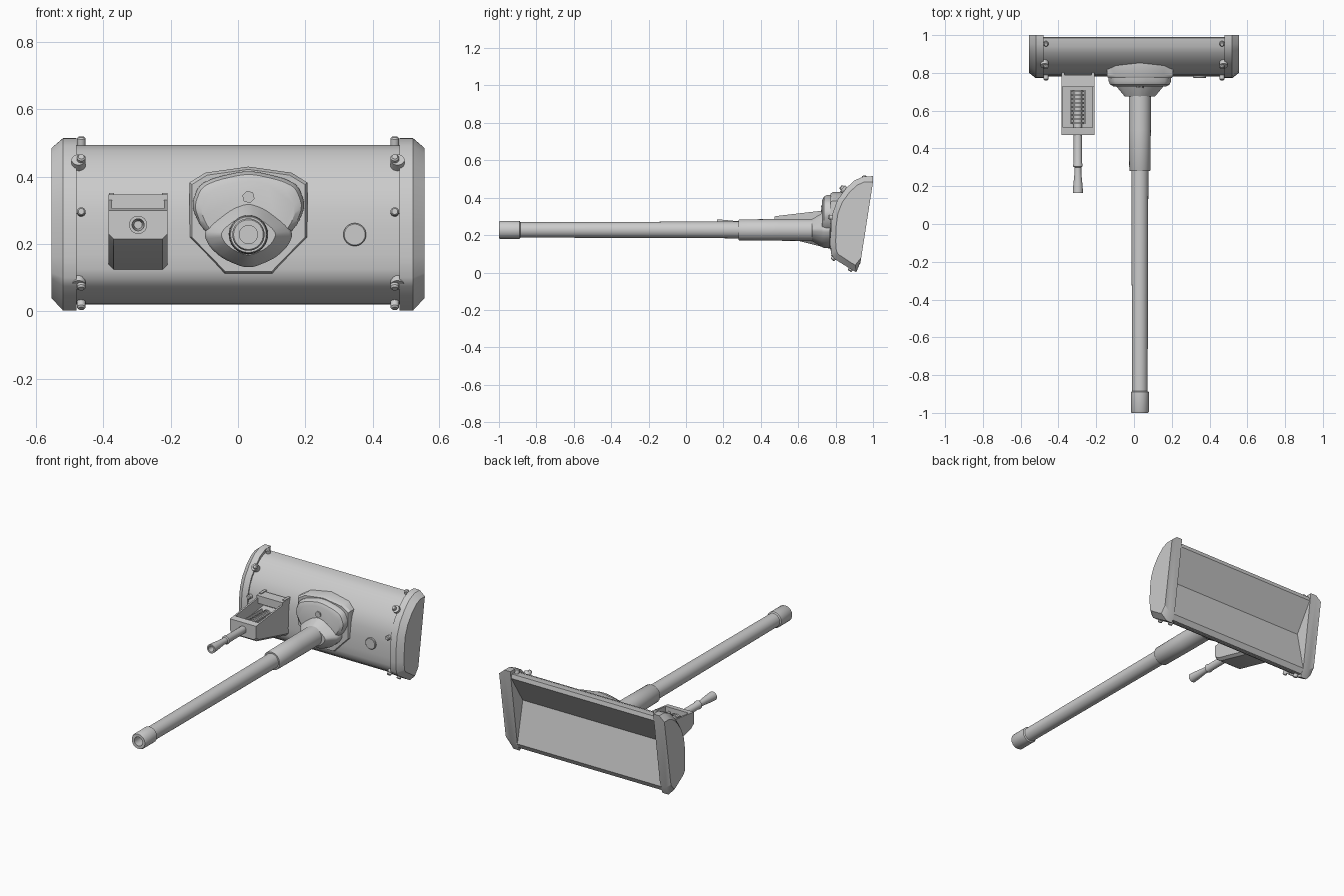
import bpy, bmesh, math
from mathutils import Vector

if "Cube" in bpy.data.objects:
    bpy.data.objects.remove(bpy.data.objects["Cube"])

steel = bpy.data.materials.new("steel_grey")
steel.diffuse_color = (0.6, 0.6, 0.6, 1)
steel.use_nodes = True
steel.node_tree.nodes["Principled BSDF"].inputs["Base Color"].default_value = steel.diffuse_color

GX, GZ = 0.031, 0.228      # main barrel axis
MX, MZ = -0.297, 0.257     # secondary barrel axis


def finish(name, bm):
    bmesh.ops.recalc_face_normals(bm, faces=bm.faces)
    me = bpy.data.meshes.new(name)
    bm.to_mesh(me)
    bm.free()
    me.materials.append(steel)
    ob = bpy.data.objects.new(name, me)
    bpy.context.collection.objects.link(ob)
    return ob


def loft_bm(rings):
    """Skin equal-length rings and cap both ends."""
    bm = bmesh.new()
    rows = [[bm.verts.new(p) for p in r] for r in rings]
    n = len(rows[0])
    for a, b in zip(rows, rows[1:]):
        for i in range(n):
            j = (i + 1) % n
            bm.faces.new((a[i], a[j], b[j], b[i]))
    bm.faces.new(rows[0])
    bm.faces.new(rows[-1])
    return bm


def loft(name, rings):
    return finish(name, loft_bm(rings))


def lathe(name, origin, axis, profile, seg=32):
    """Turn (distance, radius) pairs around an axis."""
    o, w = Vector(origin), Vector(axis).normalized()
    u = w.orthogonal().normalized()
    v = w.cross(u)
    rings = [[o + w * d + (u * math.cos(t) + v * math.sin(t)) * r
              for t in (2 * math.pi * k / seg for k in range(seg))]
             for d, r in profile]
    return loft(name, rings)


def box(name, x0, x1, y0, y1, z0, z1):
    return loft(name, [[(x0, y, z0), (x1, y, z0), (x1, y, z1), (x0, y, z1)]
                       for y in (y0, y1)])


def mirrored(half):
    """Close a right-half outline that starts and ends on dx = 0."""
    return half + [(-x, z) for x, z in reversed(half) if x > 0]


def rounded(pts, times=2):
    """Cut the corners of a closed outline."""
    for _ in range(times):
        out = []
        for (ax, az), (bx, bz) in zip(pts, pts[1:] + pts[:1]):
            out += [(ax * .8 + bx * .2, az * .8 + bz * .2),
                    (ax * .2 + bx * .8, az * .2 + bz * .8)]
        pts = out
    return pts


def stepped(name, outline, levels):
    """Stack scaled copies of an outline along y, about the barrel axis."""
    return loft(name, [[(GX + x * s, y, GZ + (z - GZ) * s) for x, z in outline]
                       for y, s in levels])


# Curved shield with a V-shaped hollow at the back
shell = [(.985, .495), (.94, .492), (.905, .477), (.865, .445), (.825, .395),
         (.803, .355), (.79, .31), (.783, .25), (.781, .17), (.783, .125),
         (.79, .097), (.81, .075), (.85, .047), (.90, .022), (.915, .02),
         (.932, .05), (.88, .297), (.99, .47)]
loft("shield_body", [[(x, y, z) for y, z in shell] for x in (-.485, .485)])

# End cheeks with chamfered outer edges, bolts and bolt seats
cheek = [(1.0, .515), (.95, .514), (.90, .492), (.855, .45), (.81, .388),
         (.785, .32), (.775, .25), (.772, .16), (.776, .10), (.79, .075),
         (.89, .012), (.91, .002), (.933, .055)]
inset = [(1.0, .485), (.955, .485), (.915, .467), (.875, .43), (.835, .375),
         (.812, .315), (.803, .25), (.80, .165), (.804, .115), (.815, .097),
         (.89, .048), (.905, .04), (.937, .08)]
bolts = [(.955, .498, -.2, 1), (.842, .446, -.75, .65), (.782, .295, -1, .1),
         (.795, .083, -.65, -.75), (.885, .026, -.5, -.85)]
for s, side in ((-1, "left"), (1, "right")):
    loft("cheek_" + side, [[(s * x, y, z) for y, z in prof]
                           for x, prof in ((.48, cheek), (.52, cheek), (.555, inset))])
    for i, (y, z, ny, nz) in enumerate(bolts):
        lathe(f"bolt_{side}_{i}", (s * .466, y, z), (0, ny, nz),
              [(-.02, .013), (.016, .013), (.021, .009)], 12)
        if i in (1, 3):
            lathe(f"bolt_seat_{side}_{i}", (s * .474, y, z), (0, ny, nz),
                  [(-.02, .021), (.007, .021)], 16)

# Faceted base plate
plate = mirrored([(0, .43), (.128, .412), (.175, .383), (.175, .22), (.071, .113)])
stepped("mount_plate", plate, [(.86, 1), (.785, 1), (.772, .96)])

# Lobed upper housing and the collar in front of it
lobes = rounded(mirrored([(0, .42), (.10, .398), (.148, .375), (.17, .315),
                          (.145, .255), (.09, .20), (0, .18)]))
stepped("mount_housing", lobes, [(.80, 1), (.755, 1), (.738, .95), (.728, .84)])
collar = rounded(mirrored([(0, .325), (.05, .308), (.115, .258), (.133, .228),
                           (.115, .19), (.075, .155), (0, .125)]))
stepped("barrel_collar", collar, [(.77, 1), (.738, 1), (.725, .94), (.675, .62)])
lathe("hex_plug", (GX, .735, .34), (0, -1, 0), [(0, .019), (.014, .019)], 6)

# Main barrel: sleeve, tube and hollow muzzle ring
lathe("barrel_sleeve", (GX, 0, GZ), (0, 1, 0),
      [(.74, .059), (.50, .058), (.285, .056), (.28, .053)], 40)
lathe("barrel_tube", (GX, 0, GZ), (0, 1, 0), [(.30, .045), (-.90, .041)], 40)
lathe("muzzle_ring", (GX, 0, GZ), (0, 1, 0),
      [(-.885, .041), (-.89, .048), (-.993, .048), (-1.0, .044),
       (-1.0, .027), (-.85, .027)], 40)

# Secondary gun housing: wedge with a recessed top
w = .0875
sections = [(.472, .215, .30), (.50, .195, .304), (.79, .122, .338)]
bm = loft_bm([[(MX - w, y, z0 + .015), (MX - w + .015, y, z0),
               (MX + w - .015, y, z0), (MX + w, y, z0 + .015),
               (MX + w, y, z1), (MX - w, y, z1)] for y, z0, z1 in sections])
bmesh.ops.recalc_face_normals(bm, faces=bm.faces)
top = max((f for f in bm.faces if f.normal.z > .8), key=lambda f: f.calc_area())
bmesh.ops.inset_region(bm, faces=[top], thickness=.014)
hole = bmesh.ops.extrude_discrete_faces(bm, faces=[top])["faces"][0]
for v in hole.verts:
    v.co.z -= .07
finish("gun_housing", bm)
box("housing_flange", MX - w, MX + w, .725, .79, .30, .347)
for s in (-1, 1):
    box("recess_rail", MX + s * .037 - .003, MX + s * .037 + .003, .53, .71, .22, .285)
    box("hinge_lug", MX + s * .079 - .008, MX + s * .079 + .008, .75, .81, .29, .352)

# Ribbed jacket inside the recess
ribs = []
for i in range(9):
    y = .53 + i * .021
    ribs += [(y, .022), (y, .031), (y + .01, .031), (y + .01, .022)]
lathe("ribbed_jacket", (MX, 0, MZ), (0, 1, 0), ribs, 20)

# Secondary barrel with flared hollow tip
lathe("small_barrel", (MX, 0, MZ), (0, 1, 0),
      [(.60, .022), (.325, .022), (.315, .025), (.305, .025), (.30, .018),
       (.27, .018), (.20, .025), (.165, .027), (.165, .018), (.25, .012)], 24)

# Round sight cover
lathe("sight_cover", (.347, .80, GZ), (0, -1, 0), [(0, .034), (.025, .034), (.028, .031)], 28)

for ob in bpy.context.scene.objects:
    ob.select_set(True)
    bpy.context.view_layer.objects.active = ob
bpy.ops.object.shade_smooth_by_angle(angle=math.radians(32))
